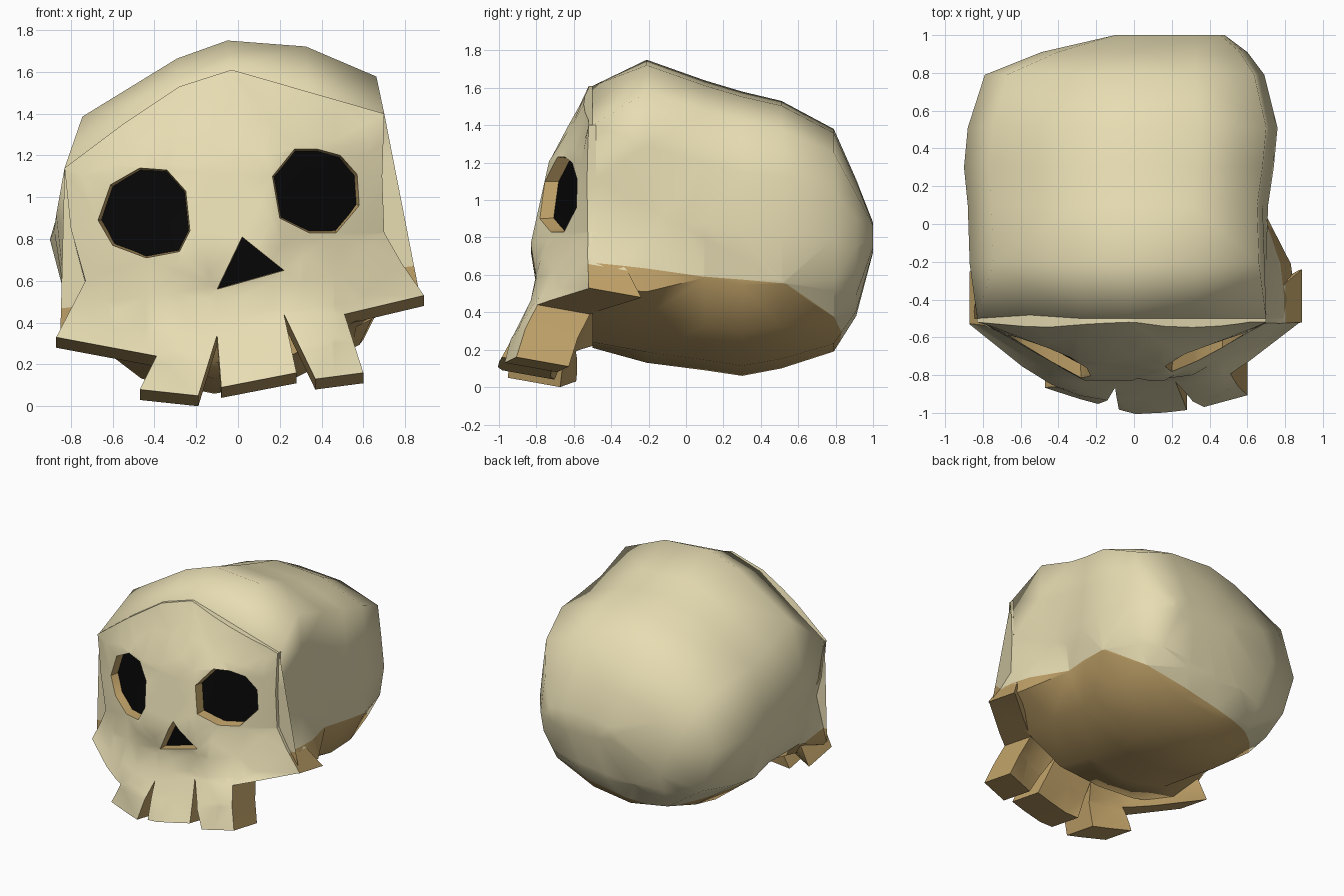
import bpy, bmesh, math

if "Cube" in bpy.data.objects:
    bpy.data.objects.remove(bpy.data.objects["Cube"])


def material(name, rgb):
    m = bpy.data.materials.new(name)
    m.diffuse_color = (*rgb, 1)
    m.use_nodes = True
    m.node_tree.nodes["Principled BSDF"].inputs["Base Color"].default_value = m.diffuse_color
    return m


BONE = material("bone", (0.80, 0.72, 0.45))
TAN = material("tan_bone", (0.53, 0.36, 0.14))
BLACK = material("black", (0.002, 0.002, 0.002))


def finish(bm, name, mats, angle=40, recalc=True):
    if recalc:
        bmesh.ops.recalc_face_normals(bm, faces=bm.faces[:])
    me = bpy.data.meshes.new(name)
    bm.to_mesh(me)
    bm.free()
    ob = bpy.data.objects.new(name, me)
    bpy.context.collection.objects.link(ob)
    for m in mats:
        me.materials.append(m)
    bpy.ops.object.select_all(action='DESELECT')
    ob.select_set(True)
    bpy.context.view_layer.objects.active = ob
    bpy.ops.object.shade_smooth_by_angle(angle=math.radians(angle))
    return ob


def slice_mesh(bm, co, no):
    bmesh.ops.bisect_plane(bm, geom=bm.verts[:] + bm.edges[:] + bm.faces[:],
                           plane_co=co, plane_no=no, dist=1e-4)


# Cranium: front outline, mid outline, then scaled copies of the mid outline
FRONT = [(-0.03, 1.61), (0.33, 1.51), (0.70, 1.40), (0.69, 1.10), (0.70, 0.83),
         (0.87, 0.53), (0.55, 0.40), (0.25, 0.24), (-0.10, 0.21), (-0.42, 0.23),
         (-0.85, 0.35), (-0.76, 0.70), (-0.83, 1.14), (-0.28, 1.53)]
MID = [(-0.04, 1.75), (0.35, 1.72), (0.70, 1.57), (0.73, 1.27), (0.76, 0.92),
       (0.72, 0.60), (0.60, 0.32), (0.25, 0.12), (-0.10, 0.06), (-0.45, 0.14),
       (-0.78, 0.42), (-0.89, 0.88), (-0.76, 1.37), (-0.29, 1.66)]
# y, x min, x max, z min, z max
SECTIONS = [(-0.21, -0.87, 0.72, 0.13, 1.75), (0.10, -0.88, 0.71, 0.09, 1.64),
            (0.30, -0.90, 0.74, 0.06, 1.58), (0.51, -0.88, 0.76, 0.10, 1.53),
            (0.79, -0.79, 0.69, 0.19, 1.38), (0.91, -0.49, 0.60, 0.38, 1.11),
            (1.00, -0.10, 0.48, 0.72, 0.88)]

bm = bmesh.new()
rings = [[bm.verts.new((x, -0.50, z)) for x, z in FRONT]]
for y, x0, x1, z0, z1 in SECTIONS:
    ring = [bm.verts.new((x0 + (x + 0.89) / 1.65 * (x1 - x0), y,
                          z0 + (z - 0.06) / 1.69 * (z1 - z0))) for x, z in MID]
    if y == -0.21:                        # cheeks run back into the skull
        ring[4].co = (0.70, y, 0.80)
        ring[5].co = (0.83, y, 0.51)
        ring[10].co = (-0.82, y, 0.46)
    rings.append(ring)
n = len(MID)
for a, b in zip(rings, rings[1:]):
    for i in range(n):
        j = (i + 1) % n
        bm.faces.new((a[i], a[j], b[j], b[i]))
bm.faces.new(rings[0])
bm.faces.new(rings[-1])
bmesh.ops.triangulate(bm, faces=bm.faces[:])
# Tan underside, bounded by two tilted planes
slice_mesh(bm, (0, 0, 0.52), (-0.12, 0.1, 1))
slice_mesh(bm, (0, 0, 0.71), (-0.20, 0.56, 1))
for f in bm.faces:
    x, y, z = f.calc_center_median()
    f.material_index = int(z - 0.12 * x + 0.1 * y < 0.52 and z - 0.2 * x + 0.56 * y < 0.71)
finish(bm, "cranium", [BONE, TAN], 75)

# Face relief: tilted height, bulge depth, half width, falloff, centre x
RELIEF = [(0.10, 0.49, 1.90, 1.80, 0.12), (0.30, 0.37, 1.20, 0.80, 0.05),
          (0.43, 0.31, 0.88, 0.50, 0.00), (0.55, 0.28, 0.82, 0.50, 0.00),
          (0.75, 0.31, 0.76, 0.55, -0.05), (1.20, 0.21, 0.76, 0.55, -0.05),
          (1.60, 0.00, 0.50, 0.50, -0.05)]


def face_y(x, z):
    h = min(max(z - 0.11 * x, 0.10), 1.60)
    for a, b in zip(RELIEF, RELIEF[1:]):
        if h <= b[0]:
            break
    t = (h - a[0]) / (b[0] - a[0])
    d, w, s, xc = [p + (q - p) * t for p, q in zip(a[1:], b[1:])]
    return -0.52 - d * min(1, max(0, (w - abs(x - xc)) / s))


OUTLINE = [(-0.03, 1.61), (0.70, 1.40), (0.69, 1.10), (0.70, 0.83), (0.78, 0.69),
           (0.89, 0.53), (0.51, 0.44), (0.60, 0.16), (0.37, 0.13), (0.22, 0.44),
           (0.28, 0.16), (-0.08, 0.09), (-0.10, 0.34), (-0.19, 0.05), (-0.47, 0.08),
           (-0.39, 0.24), (-0.87, 0.33), (-0.73, 0.60), (-0.80, 0.85), (-0.83, 1.14),
           (-0.55, 1.35), (-0.28, 1.53)]
HOLES = {
    "left_eye": [(-0.47, 1.14), (-0.34, 1.13), (-0.25, 1.03), (-0.23, 0.84), (-0.28, 0.74),
                 (-0.44, 0.71), (-0.60, 0.77), (-0.67, 0.89), (-0.61, 1.06)],
    "right_eye": [(0.27, 1.23), (0.38, 1.23), (0.49, 1.20), (0.57, 1.11), (0.58, 0.96),
                  (0.47, 0.83), (0.34, 0.83), (0.20, 0.90), (0.165, 1.10)],
    "nose": [(0.02, 0.81), (0.22, 0.65), (-0.10, 0.56)]}
CENTRES = {k: (sum(p[0] for p in v) / len(v), sum(p[1] for p in v) / len(v))
           for k, v in HOLES.items()}

# Face plate with teeth: flat outline with holes, sliced, pushed into relief, thickened
bm = bmesh.new()
edges = []
for loop in [OUTLINE] + list(HOLES.values()):
    vs = [bm.verts.new((x, 0, z)) for x, z in loop]
    edges += [bm.edges.new((vs[i - 1], vs[i])) for i in range(len(vs))]
bmesh.ops.triangle_fill(bm, edges=edges, use_beauty=True, normal=(0, -1, 0))
for k in range(-4, 5):
    slice_mesh(bm, (k * 0.15 + 0.01, 0, 0), (1, 0, 0))
for z in (0.25, 0.43, 0.57, 0.75, 0.97, 1.19, 1.38):
    slice_mesh(bm, (0, 0, z), (-0.11, 0, 1))
bmesh.ops.triangulate(bm, faces=bm.faces[:])


def in_hole(p):
    return 0.55 < p.z < 1.3 and abs(p.x) < 0.685


front = bm.faces[:]
rim = [e for e in bm.edges if len(e.link_faces) == 1]
hole_verts = {v for e in rim if in_hole((e.verts[0].co + e.verts[1].co) / 2) for v in e.verts}
back = {}
for v in bm.verts[:]:
    x, z = v.co.x, v.co.z
    v.co.y = face_y(x, z)
    t = min(1, max(0, (0.8 - z) / 0.2))
    y = -0.48 * (1 - t) + (v.co.y + 0.28) * t
    z -= 0.05 * t
    if v in hole_verts:                   # sockets narrow towards the back
        cx, cz = min(CENTRES.values(), key=lambda c: math.hypot(c[0] - x, c[1] - z))
        x, y, z = x + (cx - x) * 0.12, -0.48, v.co.z + (cz - v.co.z) * 0.12
    back[v] = bm.verts.new((x, y, z))
for f in front:
    bm.faces.new([back[v] for v in reversed(f.verts)]).material_index = 1
for e in rim:
    a, b = e.verts
    m = (a.co + b.co) / 2
    tan = (a in hole_verts and b in hole_verts) or m.z - 0.12 * m.x < 0.56
    bm.faces.new((a, b, back[b], back[a])).material_index = int(tan)
finish(bm, "face_and_teeth", [BONE, TAN], 40)

# Black floors of the eye sockets and the nose
for name, loop in HOLES.items():
    bm = bmesh.new()
    cx, cz = CENTRES[name]
    mid = bm.verts.new((cx, face_y(cx, cz) + 0.07, cz))
    vs = [bm.verts.new((x, face_y(x, z) + 0.07, z)) for x, z in loop]
    for i in range(len(vs)):
        f = bm.faces.new((mid, vs[i - 1], vs[i]))
        f.normal_update()
        if f.normal.y > 0:
            f.normal_flip()
    finish(bm, name + "_floor", [BLACK], recalc=False)
